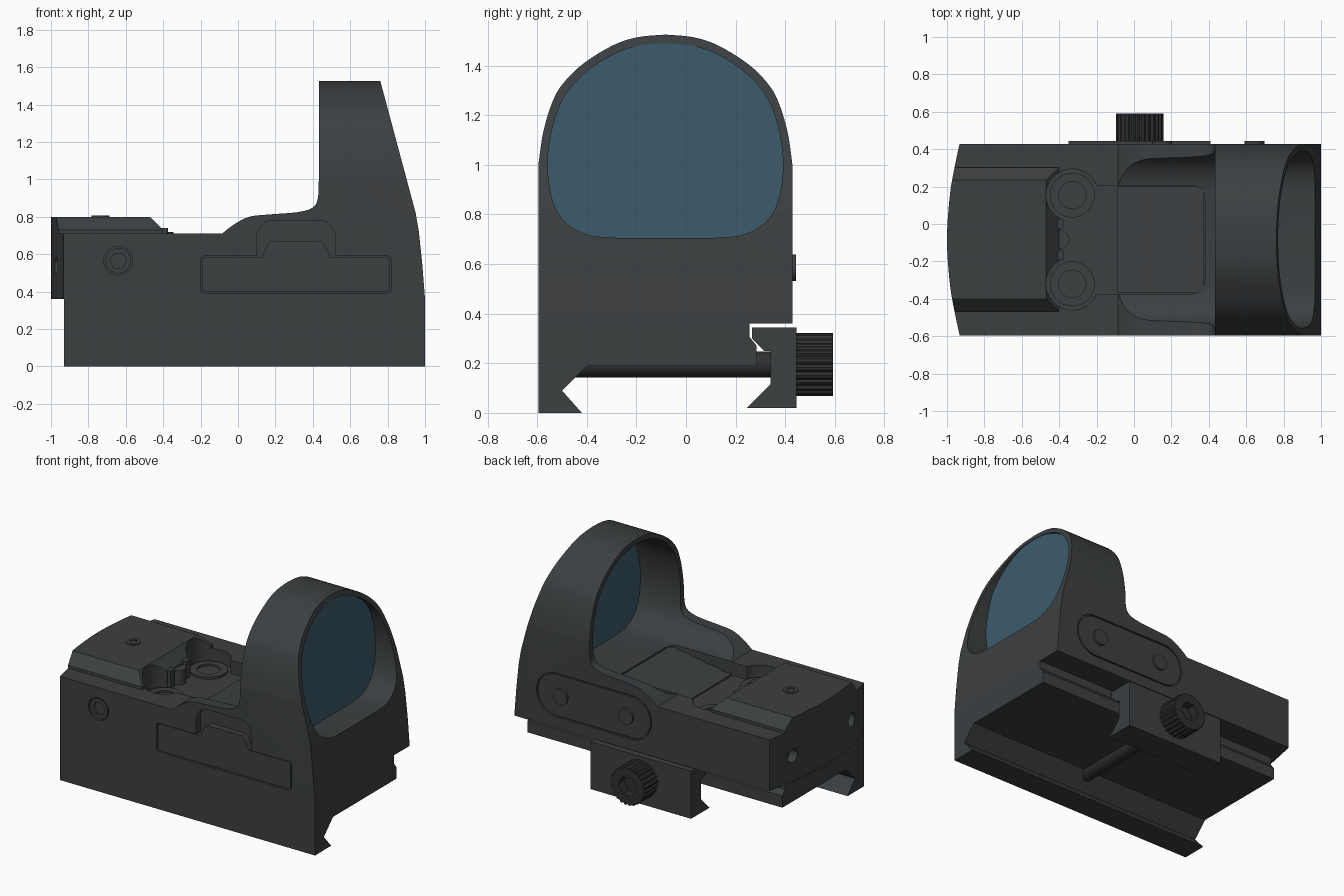
import bpy, bmesh, math
from mathutils import Vector

if "Cube" in bpy.data.objects:
    bpy.data.objects.remove(bpy.data.objects["Cube"])

C = -0.083          # centre line of the housing in y
LEFT, RIGHT = -0.595, 0.43


def material(name, rgb):
    m = bpy.data.materials.new(name)
    m.diffuse_color = (*rgb, 1)
    m.use_nodes = True
    m.node_tree.nodes["Principled BSDF"].inputs["Base Color"].default_value = m.diffuse_color
    return m


DARK = material("dark_metal", (0.045, 0.05, 0.053))
BLACK = material("black_steel", (0.028, 0.029, 0.031))
GLASS = material("blue_glass", (0.045, 0.105, 0.15))


def prism(name, pts, axis, lo, hi, mat=DARK):
    """Extrude a 2D outline along an axis (x: y,z  y: x,z  z: x,y)."""
    put = {'x': lambda a, b: (lo, a, b), 'y': lambda a, b: (a, lo, b), 'z': lambda a, b: (a, b, lo)}[axis]
    bm = bmesh.new()
    face = bm.faces.new([bm.verts.new(put(a, b)) for a, b in pts])
    ext = bmesh.ops.extrude_face_region(bm, geom=[face])['geom']
    move = Vector([hi - lo if k == axis else 0 for k in 'xyz'])
    bmesh.ops.translate(bm, vec=move, verts=[v for v in ext if isinstance(v, bmesh.types.BMVert)])
    bmesh.ops.recalc_face_normals(bm, faces=bm.faces)
    me = bpy.data.meshes.new(name)
    bm.to_mesh(me)
    bm.free()
    me.materials.append(mat)
    ob = bpy.data.objects.new(name, me)
    bpy.context.collection.objects.link(ob)
    return ob


def boolean(ob, tool, op='DIFFERENCE', keep=False):
    mod = ob.modifiers.new("cut", 'BOOLEAN')
    mod.operation, mod.object, mod.solver = op, tool, 'EXACT'
    bpy.context.view_layer.objects.active = ob
    bpy.ops.object.modifier_apply(modifier=mod.name)
    if not keep:
        bpy.data.objects.remove(tool)


def circle(a, b, r, n=32):
    return [(a + r * math.cos(2 * math.pi * i / n), b + r * math.sin(2 * math.pi * i / n)) for i in range(n)]


def rrect(a0, a1, b0, b1, r, n=7):
    pts = []
    for k, (a, b) in enumerate([(a1 - r, b1 - r), (a0 + r, b1 - r), (a0 + r, b0 + r), (a1 - r, b0 + r)]):
        for i in range(n):
            t = math.pi / 2 * (k + i / (n - 1))
            pts.append((a + r * math.cos(t), b + r * math.sin(t)))
    return pts


def curve(pts, n=5):
    """Smooth open curve through the points."""
    p = [pts[0]] + pts + [pts[-1]]
    out = []
    for i in range(1, len(p) - 2):
        for k in range(n):
            t = k / n
            out.append(tuple(0.5 * (2 * q1 + (q2 - q0) * t + (2 * q0 - 5 * q1 + 4 * q2 - q3) * t * t
                                    + (3 * q1 - q0 - 3 * q2 + q3) * t ** 3)
                             for q0, q1, q2, q3 in zip(p[i - 1], p[i], p[i + 1], p[i + 2])))
    return out + [pts[-1]]


def mirror_y(half):
    """Half outline as (offset, z) from top to bottom, mirrored about the centre line."""
    right = [(C + o, z) for o, z in half]
    left = [(C - o, z) for o, z in reversed(half) if o > 1e-6]
    return right + left


# outlines
arch = mirror_y(curve([(0, 1.525), (.115, 1.514), (.215, 1.48), (.335, 1.405), (.415, 1.325),
                       (.457, 1.25), (.493, 1.13), (.512, 1.0)]) + [(.512, .3)])
window = mirror_y(curve([(0, 1.49), (.11, 1.48), (.22, 1.44), (.33, 1.365), (.41, 1.27), (.455, 1.15),
                         (.474, 1.02), (.465, .9), (.435, .81), (.38, .75), (.30, .715), (.2, .706)]))
rear = curve([(-.93, RIGHT + .01), (-.962, .29), (-.986, .14), (-1, C), (-.986, -.306), (-.962, -.456),
              (-.93, LEFT - .01)])
plan = rear + [(1.1, LEFT - .01), (1.1, RIGHT + .01)]
side = ([(-1.1, .36), (-1.1, .71)]
        + curve([(-.085, .71), (-.02, .76), (.06, .80), (.16, .812), (.32, .825), (.40, .85), (.427, .9), (.432, 1.0)])
        + [(.432, 1.6), (.741, 1.6), (.95, .82), (.967, .72), (.985, .55), (1, .36)])

# housing with hood
body = prism("housing", side, 'y', -.7, .6)
boolean(body, prism("t", arch, 'x', -1.2, 1.2), 'INTERSECT')
boolean(body, prism("t", plan, 'z', 0, 2), 'INTERSECT')
boolean(body, prism("t", window, 'x', -.085, 1.2))

# rear cover block
cover = prism("rear_cover", mirror_y([(0, .80), (.318, .80), (.385, .73), (.385, .69)]), 'x', -1.1, -.3)
boolean(cover, prism("t", [(-1.2, .6), (-1.2, .9), (-.57, .9), (-.40, .73), (-.40, .6)], 'y', -.7, .6), 'INTERSECT')
boolean(cover, prism("t", plan, 'z', 0, 2), 'INTERSECT')

# emitter pocket with two screw wells
for sgn in (1, -1):
    well = prism("t", circle(-.33, C + sgn * .237, .14), 'z', .62, .95)
    boolean(body, well, keep=True)
    boolean(cover, well)
    screw = prism("pocket_screw", circle(-.33, C + sgn * .237, .12), 'z', .61, .635)
    boolean(screw, prism("t", circle(-.33, C + sgn * .237, .073), 'z', .622, .7))
boolean(body, prism("t", rrect(-.399, .38, C - .29, C + .29, .07), 'z', .62, .95 - .23))
prism("emitter", circle(-.395, C, .05, 20), 'z', .61, .72)
for sgn in (1, -1):
    prism("emitter_post", rrect(-.41, -.375, C + sgn * .085 - .025, C + sgn * .085 + .025, .008, 3), 'z', .61, .74)

# sloping louvers in front of the emitter
teeth = [(-.09, .61)]
for i in range(4):
    x0, z0 = -.09 + i * .11, .63 + i * .018
    teeth += [(x0, z0), (x0 + .085, z0 + .006), (x0 + .11, z0 + .018)]
louvers = prism("louvers", teeth + [(.372, .703), (.372, .61)], 'y', C - .283, C + .283)

# lens
prism("lens", window, 'x', .735, .768, GLASS)

# rear screw holes
for sgn in (1, -1):
    boolean(body, prism("t", circle(C + sgn * .32, .54, .045, 24), 'x', -1.1, -.92))

# cover screw
top_screw = prism("cover_screw", circle(-.735, C, .047, 24), 'z', .78, .806)
boolean(top_screw, prism("t", circle(-.735, C, .028, 6), 'z', .785, .9))

# battery tray on the left wall
boolean(body, prism("t", rrect(.1, .52, .5, .78, .09), 'y', -.7, LEFT + .045))
boolean(body, prism("t", rrect(-.2, .82, .393, .59, .02), 'y', -.7, LEFT + .045))
tray = [(-.18, .40), (.80, .40), (.812, .41), (.812, .575), (.80, .585), (.495, .585), (.465, .65), (.44, .67),
        (.18, .67), (.155, .65), (.13, .585), (-.18, .585), (-.192, .575), (-.192, .41)]
prism("battery_tray", tray, 'y', LEFT + .003, LEFT + .06)

# side lock screw
boolean(body, prism("t", circle(-.64, .565, .077), 'y', -.7, LEFT + .02))
lock = prism("side_screw", circle(-.64, .565, .068), 'y', LEFT + .003, LEFT + .03)
boolean(lock, prism("t", circle(-.64, .565, .046, 6), 'y', -.7, LEFT + .022))

# button pad on the right wall
boolean(body, prism("t", rrect(-.04, .833, .435, .735, .149, 10), 'y', RIGHT - .015, .6))
prism("button_pad", rrect(-.03, .823, .445, .725, .139, 10), 'y', RIGHT - .03, RIGHT - .002)
for x in (.15, .645):
    prism("button", circle(x, .585, .054), 'y', RIGHT - .03, RIGHT + .013)

# rail mount
prism("rail_mount", [(LEFT, .362), (LEFT, 0), (-.42, 0), (-.5, .09), (-.4, .19), (.285, .19), (.285, .27),
                     (.257, .305), (.257, .362)], 'x', -.93, 1)
prism("clamp_jaw", [(.266, .345), (.445, .345), (.445, .02), (.245, .02), (.34, .115), (.34, .25),
                    (.315, .25), (.266, .30)], 'x', -.35, .41)
prism("clamp_bolt", circle(.03, .195, .053), 'y', -.46, .36, BLACK)

# knurled knob with hex socket
N = 72
knurl = [((.03 + r * math.cos(2 * math.pi * i / N)), .195 + r * math.sin(2 * math.pi * i / N))
         for i in range(N) for r in [.128 if i % 3 else .119]]
knob = prism("clamp_knob", knurl, 'y', .44, .592, BLACK)
boolean(knob, prism("t", circle(.03, .195, .07, 6), 'y', .53, .7))

# smooth shading with sharp edges
bpy.ops.object.select_all(action='SELECT')
bpy.context.view_layer.objects.active = body
bpy.ops.object.shade_smooth_by_angle(angle=math.radians(28))
